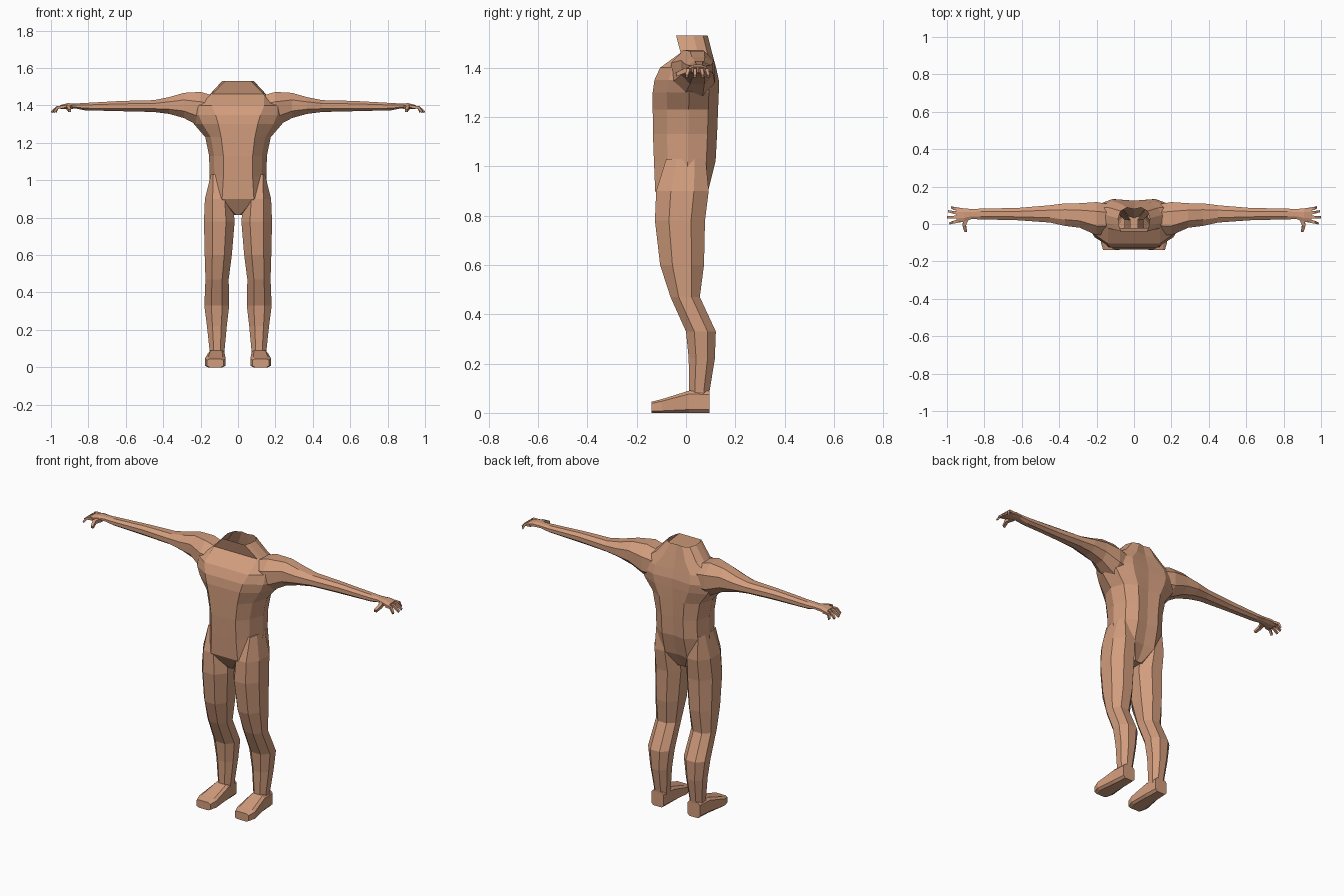
import bpy
import bmesh
from mathutils import Vector

if "Cube" in bpy.data.objects:
    bpy.data.objects.remove(bpy.data.objects["Cube"], do_unlink=True)

skin = bpy.data.materials.new("warm skin")
skin.use_nodes = True
SKIN = (0.64, 0.335, 0.205, 1)
skin.diffuse_color = SKIN
skin.node_tree.nodes["Principled BSDF"].inputs["Base Color"].default_value = SKIN


def make(name, lofts, side=1):
    """Skin each list of rings into a closed tube; side = -1 mirrors it."""
    bm = bmesh.new()
    for rings in lofts:
        loops = [[bm.verts.new((p[0] * side, p[1], p[2])) for p in r] for r in rings]
        n = len(loops[0])
        for a, b in zip(loops, loops[1:]):
            for i in range(n):
                j = (i + 1) % n
                bm.faces.new((a[i], a[j], b[j], b[i]))
        bm.faces.new(loops[0][::-1])
        bm.faces.new(loops[-1])
    bmesh.ops.recalc_face_normals(bm, faces=bm.faces)
    mesh = bpy.data.meshes.new(name)
    bm.to_mesh(mesh)
    bm.free()
    mesh.materials.append(skin)
    obj = bpy.data.objects.new(name, mesh)
    bpy.context.collection.objects.link(obj)
    return obj


def octagon(axis, pos, a0, a1, b0, b1, cut=0.28):
    """Chamfered rectangle across one axis (0 = x, 1 = y, 2 = z)."""
    ca, cb = (a1 - a0) * cut, (b1 - b0) * cut
    flat = [(a0 + ca, b0), (a1 - ca, b0), (a1, b0 + cb), (a1, b1 - cb),
            (a1 - ca, b1), (a0 + ca, b1), (a0, b1 - cb), (a0, b0 + cb)]
    return [p[:axis] + (pos,) + p[axis:] for p in flat]


def torso_ring(z, front, wide, y0, y1):
    d = y1 - y0
    half = [(front, y0), (front + 0.65 * (wide - front), y0 + 0.22 * d),
            (wide, y0 + 0.55 * d), (0.85 * wide, y0 + 0.85 * d), (0.45 * wide, y1)]
    pts = [(0, y0)] + half + [(0, y1 - 0.008)] + [(-x, y) for x, y in reversed(half)]
    return [(x, y, z) for x, y in pts]


def finger(points, radius):
    """Square tapered tube along a short path."""
    pts = [Vector(p) for p in points]
    run = (pts[-1] - pts[0]).normalized()
    across = run.cross(Vector((0, 0, 1))).normalized()
    up = across.cross(run)
    rings = []
    for i, p in enumerate(pts):
        r = radius * (1 - 0.2 * i)
        rings.append([p + across * r * s + up * r * t
                      for s, t in ((-1, -1), (1, -1), (1, 1), (-1, 1))])
    return rings


# Torso from crotch to neck: height, front panel half width, half width, front, back
torso = make("body", [[torso_ring(*r) for r in (
    (0.815, 0.012, 0.05, -0.07, 0.04),
    (0.90, 0.085, 0.155, -0.125, 0.09),
    (1.02, 0.078, 0.153, -0.13, 0.12),
    (1.13, 0.078, 0.154, -0.134, 0.126),
    (1.23, 0.09, 0.175, -0.135, 0.13),
    (1.30, 0.105, 0.235, -0.135, 0.133),
    (1.35, 0.12, 0.26, -0.128, 0.133),
    (1.40, 0.14, 0.25, -0.105, 0.122),
    (1.46, 0.138, 0.15, -0.022, 0.106),
    (1.53, 0.07, 0.085, -0.04, 0.088))]])

LEG = [octagon(2, *r) for r in (
    (1.03, 0.10, 0.145, -0.08, 0.08),
    (0.90, 0.03, 0.177, -0.121, 0.092),
    (0.78, 0.018, 0.182, -0.126, 0.077),
    (0.60, 0.033, 0.178, -0.105, 0.073),
    (0.47, 0.05, 0.174, -0.063, 0.056),
    (0.33, 0.047, 0.18, 0.0, 0.121),
    (0.22, 0.06, 0.166, 0.011, 0.117),
    (0.09, 0.072, 0.152, 0.012, 0.096),
    (0.03, 0.078, 0.15, 0.016, 0.09))]

ARM = [octagon(0, *r) for r in (
    (0.09, -0.05, 0.10, 1.29, 1.44),
    (0.20, -0.06, 0.117, 1.285, 1.472),
    (0.29, -0.02, 0.111, 1.333, 1.467),
    (0.37, -0.01, 0.11, 1.355, 1.444),
    (0.45, 0.008, 0.10, 1.365, 1.428),
    (0.62, 0.02, 0.086, 1.369, 1.424),
    (0.82, 0.025, 0.082, 1.374, 1.413),
    (0.87, 0.026, 0.08, 1.384, 1.41),
    (0.91, 0.012, 0.084, 1.382, 1.412),
    (0.95, 0.008, 0.086, 1.38, 1.402))]

FOOT = [octagon(1, *r, 0.15) for r in (
    (0.095, 0.076, 0.154, 0, 0.088),
    (0.012, 0.072, 0.16, 0, 0.09),
    (-0.10, 0.066, 0.177, 0, 0.055),
    (-0.14, 0.078, 0.165, 0, 0.045))]

# Fingers bend down toward their tips
FINGERS = [finger([(0.935, y0, 1.391), (0.965, (y0 + y1) / 2, 1.39), (tip, y1, 1.365)], 0.009)
           for y0, y1, tip in ((0.078, 0.09, 0.975), (0.057, 0.068, 0.993),
                               (0.037, 0.036, 0.998), (0.017, 0.003, 0.985))]
THUMB = finger([(0.895, 0.03, 1.393), (0.908, -0.005, 1.388), (0.9, -0.04, 1.372)], 0.012)

# Merge limbs into one skin, with separate feet and fingers
bpy.context.view_layer.objects.active = torso
for side, label in ((1, "left"), (-1, "right")):
    make(label + "_foot", [FOOT], side)
    make(label + "_fingers", FINGERS + [THUMB], side)
    for part, rings in (("leg", LEG), ("arm", ARM)):
        limb = make(label + "_" + part, [rings], side)
        mod = torso.modifiers.new("merge", "BOOLEAN")
        mod.operation = "UNION"
        mod.solver = "EXACT"
        mod.object = limb
        bpy.ops.object.modifier_apply(modifier=mod.name)
        bpy.data.objects.remove(limb, do_unlink=True)

# Open the neck
bm = bmesh.new()
bm.from_mesh(torso.data)
top = [f for f in bm.faces if f.calc_center_median().z > 1.525]
bmesh.ops.delete(bm, geom=top, context="FACES")
bm.to_mesh(torso.data)
bm.free()
